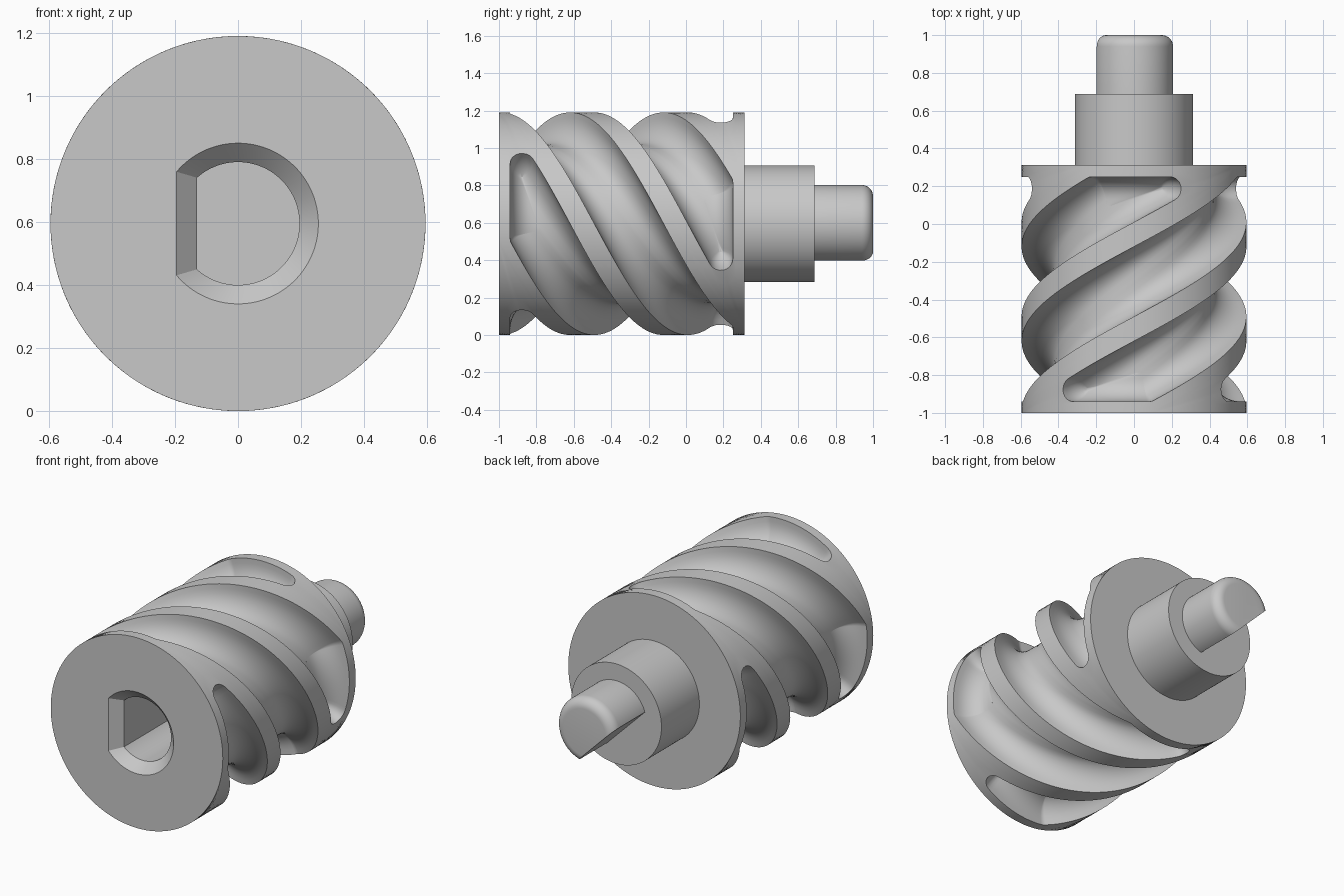
import bpy
import bmesh
import math
from math import pi, sin, cos, sqrt, acos, atan, atan2

if "Cube" in bpy.data.objects:
    bpy.data.objects.remove(bpy.data.objects["Cube"], do_unlink=True)

ZC = 0.595                       # height of the axis
R = 0.595                        # barrel radius
FRONT, BACK = -1.0, 0.313        # barrel ends
LEAD, PHASE = 2.0, 0.305         # helix lead and offset along y
SLOPE = LEAD / (2 * pi * R)
GROOVE_HALF = 0.185              # half groove width along y
Y_LOW, Y_HIGH = -0.94, 0.25      # groove ends
DEPTH, ROUND, CORNER = 0.17, 0.12, 0.064
ARC, LONG, SHORT = 8, 56, 10     # steps in corners, long edges, half ends
LOOP = 4 * (ARC + 2 * SHORT)     # points around the barrel

grey = bpy.data.materials.new("machined_grey")
grey.use_nodes = True
grey.diffuse_color = (0.58, 0.58, 0.58, 1)
grey.node_tree.nodes["Principled BSDF"].inputs["Base Color"].default_value = (0.58, 0.58, 0.58, 1)


def finish(name, bm):
    bmesh.ops.recalc_face_normals(bm, faces=bm.faces)
    if bm.calc_volume(signed=True) < 0:
        bmesh.ops.reverse_faces(bm, faces=bm.faces)
    mesh = bpy.data.meshes.new(name)
    bm.to_mesh(mesh)
    bm.free()
    mesh.materials.append(grey)
    obj = bpy.data.objects.new(name, mesh)
    bpy.context.collection.objects.link(obj)
    bpy.ops.object.select_all(action="DESELECT")
    obj.select_set(True)
    bpy.context.view_layer.objects.active = obj
    bpy.ops.object.shade_smooth_by_angle(angle=math.radians(30))


def lerp(a, b, f):
    return (a[0] + (b[0] - a[0]) * f, a[1] + (b[1] - a[1]) * f)


def wall(bm, ring_a, ring_b):
    n = len(ring_a)
    for i in range(n):
        j = (i + 1) % n
        bm.faces.new((ring_a[i], ring_a[j], ring_b[j], ring_b[i]))


def section(bm, y, r, flat=None, flat_angle=0.0):
    """Loop of points across the axis: a circle, or a D with one flat."""
    chord = 26 if flat else 0
    arc = LOOP - chord
    half = acos(flat / r) if flat else 0
    start, end = flat_angle + half, flat_angle - half
    points = []
    for i in range(arc):
        a = start + (2 * pi - 2 * half) * i / arc
        points.append((r * cos(a), r * sin(a)))
    for i in range(chord):
        points.append(lerp((r * cos(end), r * sin(end)),
                           (r * cos(start), r * sin(start)), i / chord))
    return [bm.verts.new((x, y, ZC + z)) for x, z in points]


def loft(bm, rings):
    for a, b in zip(rings, rings[1:]):
        wall(bm, a, b)


def groove_outline(inset):
    """Rounded parallelogram unrolled on the barrel, shrunk by inset."""
    rad = max(CORNER - inset, 0.003)
    q = inset + rad
    mid = (Y_LOW + Y_HIGH) / 2
    hy = (Y_HIGH - Y_LOW) / 2 - q
    hw = GROOVE_HALF / SLOPE - q * sqrt(1 + SLOPE ** 2) / SLOPE
    s_mid = (mid + PHASE) / SLOPE
    th = atan(SLOPE)

    def arc(side, end, a0, a1):
        cx, cy = side * hw + end * hy / SLOPE, end * hy
        angles = [a0 + (a1 - a0) * i / ARC for i in range(ARC + 1)]
        return [(cx + rad * cos(a), cy + rad * sin(a)) for a in angles]

    pieces = [[(-hy / SLOPE, -hy - rad)],
              arc(1, -1, -pi / 2, th - pi / 2),
              arc(1, 1, th - pi / 2, pi / 2),
              [(hy / SLOPE, hy + rad)],
              arc(-1, 1, pi / 2, th + pi / 2),
              arc(-1, -1, th + pi / 2, 3 * pi / 2)]
    points = []
    for k, piece in enumerate(pieces):
        points += piece
        steps = LONG if k % 3 == 1 else SHORT
        points += [lerp(piece[-1], pieces[(k + 1) % 6][0], i / steps) for i in range(1, steps)]
    return [(s + s_mid, y + mid) for s, y in points]


def sector_outline():
    """Quarter of the barrel skin, bounded by two ridge centre lines."""
    def at(y, side):
        return ((y + PHASE) / SLOPE + side * pi * R / 4, y)

    end, edge = SHORT + ARC // 2, LONG + ARC
    legs = [(at(FRONT, 0), at(FRONT, 1), end), (at(FRONT, 1), at(BACK, 1), edge),
            (at(BACK, 1), at(BACK, -1), 2 * end), (at(BACK, -1), at(FRONT, -1), edge),
            (at(FRONT, -1), at(FRONT, 0), end)]
    return [lerp(a, b, i / n) for a, b, n in legs for i in range(n)]


def add_sector(bm, turn):
    outer, rim = sector_outline(), groove_outline(0)
    # Ridge skin, blended from the sector edge to the groove rim
    layers = [([lerp(a, b, k / 5) for a, b in zip(outer, rim)], R) for k in range(6)]
    # Groove walls rounding into the floor
    layers.append((rim, R - 0.03))
    for i in range(1, 9):
        a = i / 8 * pi / 2
        layers.append((groove_outline(ROUND * (1 - cos(a))), R - 0.03 - (DEPTH - 0.03) * sin(a)))
    layers.append((groove_outline(0.152), R - DEPTH))
    rings = [[bm.verts.new((r * sin(s / R + turn), y, ZC + r * cos(s / R + turn)))
              for s, y in points] for points, r in layers]
    loft(bm, rings)
    # Floor strip closing the groove
    floor = rings[-1]
    n = len(floor)
    for i in range(n // 2):
        corners = [floor[i], floor[i + 1], floor[n - i - 1], floor[-i]]
        bm.faces.new(list(dict.fromkeys(corners)))


# Barrel with four helical grooves
bm = bmesh.new()
for k in range(4):
    add_sector(bm, k * pi / 2)
bmesh.ops.remove_doubles(bm, verts=bm.verts, dist=0.0002)
rim_verts = [v for v in bm.verts if v.co.y < FRONT + 0.001]
back_edges = [e for e in bm.edges if all(v.co.y > BACK - 0.001 for v in e.verts)]
bmesh.ops.edgeloop_fill(bm, edges=back_edges)

# Chamfered D-shaped socket in the front
socket = [section(bm, y, r, flat, pi) for y, r, flat in
          ((FRONT, 0.255, 0.195), (-0.94, 0.195, 0.13), (-0.31, 0.195, 0.13))]
mouth = socket[0][0].co
first = atan2(mouth.z - ZC, mouth.x) - 0.01
rim_verts.sort(key=lambda v: (atan2(v.co.z - ZC, v.co.x) - first) % (2 * pi))
loft(bm, [rim_verts] + socket)
bm.faces.new(socket[-1])
finish("grooved_barrel", bm)

# Journal behind the barrel
bm = bmesh.new()
rings = [section(bm, y, 0.312) for y in (BACK, 0.688)]
loft(bm, rings)
bm.faces.new(rings[0])
bm.faces.new(rings[-1])
finish("journal", bm)

# D-shaped drive tip with a rounded end
bm = bmesh.new()
rings = [section(bm, 0.688, 0.207, 0.095, 5 * pi / 4)]
for i in range(9):
    a = i / 8 * pi / 2
    rings.append(section(bm, 0.94 + 0.06 * sin(a), 0.147 + 0.06 * cos(a), 0.095, 5 * pi / 4))
loft(bm, rings)
bm.faces.new(rings[0])
bm.faces.new(rings[-1])
finish("drive_tip", bm)
